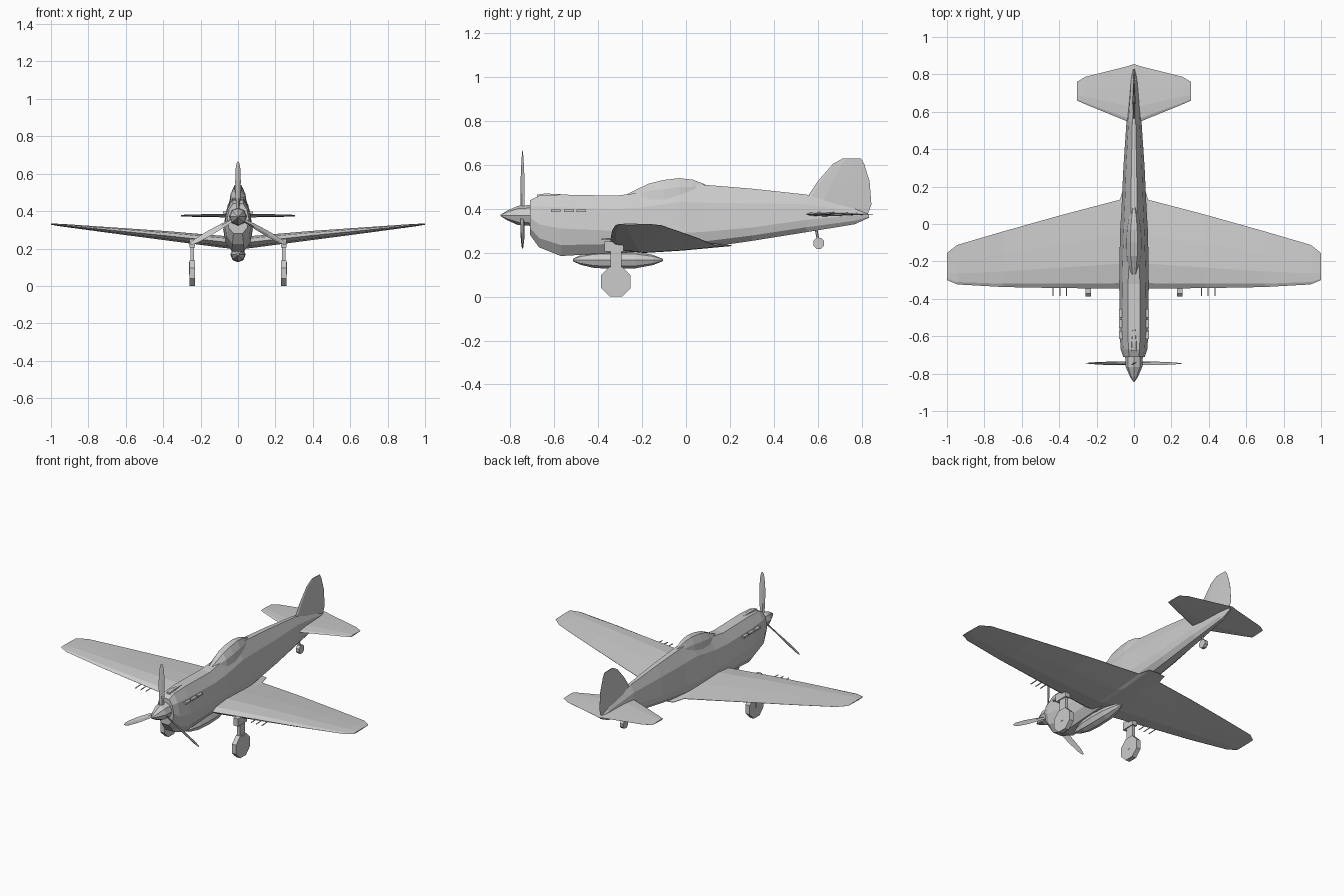
import bpy, bmesh, math
from mathutils import Vector, Matrix

if "Cube" in bpy.data.objects:
    bpy.data.objects.remove(bpy.data.objects["Cube"])


def finish(bm, name, mirror=False):
    bmesh.ops.recalc_face_normals(bm, faces=bm.faces)
    me = bpy.data.meshes.new(name)
    bm.to_mesh(me)
    bm.free()
    ob = bpy.data.objects.new(name, me)
    bpy.context.collection.objects.link(ob)
    if mirror:
        ob.modifiers.new("Mirror", 'MIRROR').use_axis = (True, False, False)
    return ob


def loft(name, rings, mirror=False):
    """Skin a list of equal-length point rings and cap both ends."""
    bm = bmesh.new()
    vs = [[bm.verts.new(p) for p in r] for r in rings]
    n = len(vs[0])
    for a, b in zip(vs, vs[1:]):
        for i in range(n):
            j = (i + 1) % n
            bm.faces.new((a[i], a[j], b[j], b[i]))
    bm.faces.new(vs[0])
    bm.faces.new(vs[-1])
    return finish(bm, name, mirror)


def turned(name, profile, z, sides, x_scale=1.0):
    """Body of revolution about the y axis; profile is (y, radius)."""
    rings = []
    for y, r in profile:
        rings.append([(x_scale * r * math.cos(a), y, z + r * math.sin(a))
                      for a in (2 * math.pi * i / sides for i in range(sides))])
    return loft(name, rings)


def box(name, lo, hi, mirror=False):
    c = [(lo[0], lo[1]), (hi[0], lo[1]), (hi[0], hi[1]), (lo[0], hi[1])]
    return loft(name, [[(x, y, z) for x, y in c] for z in (lo[2], hi[2])], mirror)


def cyl(name, p, q, r, sides, mirror=False, turn=0.0):
    p, q = Vector(p), Vector(q)
    rot = (q - p).to_track_quat('Z', 'Y').to_matrix().to_4x4()
    bm = bmesh.new()
    bmesh.ops.create_cone(bm, cap_ends=True, segments=sides, radius1=r, radius2=r,
                          depth=(q - p).length,
                          matrix=Matrix.Translation((p + q) / 2) @ rot @ Matrix.Rotation(turn, 4, 'Z'))
    return finish(bm, name, mirror)


def foil(lead, trail, thick):
    """Foil section as (chord position, offset) pairs."""
    c = trail - lead
    shape = [(0, 0), (.06, .32), (.28, .5), (.6, .33), (1, .02),
             (1, -.02), (.6, -.33), (.28, -.5), (.06, -.32)]
    return [(lead + c * u, thick * v) for u, v in shape]


# Fuselage: y, top z, bottom z, half width, widest z, top half width
stations = [(-.71, .44, .28, .058, .36, .026), (-.67, .46, .225, .071, .33, .03),
            (-.57, .465, .185, .078, .31, .032), (-.32, .46, .20, .079, .30, .032),
            (-.2, .475, .205, .078, .295, .026), (-.03, .518, .21, .074, .29, .018),
            (.08, .51, .222, .067, .295, .017), (.3, .492, .254, .057, .315, .014),
            (.55, .465, .294, .04, .35, .009), (.77, .40, .33, .019, .37, .005),
            (.835, .375, .36, .005, .37, .003)]
rings = []
for y, zt, zb, w, zm, wt in stations:
    half = [(wt, zt), (wt + (w - wt) * .66, zt - (zt - zm) * .38), (w, zm),
            (w * .86, zm - (zm - zb) * .6), (w * .42, zb)]
    rings.append([(x, y, z) for x, z in half] + [(-x, y, z) for x, z in reversed(half)])
loft("fuselage", rings)

# Canopy: y, half width, base z, top z
rings = []
for y, w, zb, zt in [(-.275, .02, .452, .464), (-.17, .044, .44, .515), (-.1, .047, .44, .532),
                     (-.03, .043, .45, .54), (.03, .032, .46, .533), (.09, .012, .49, .511)]:
    half = [(w * .4, zt), (w * .85, zt - (zt - zb) * .45), (w, zb)]
    rings.append([(x, y, z) for x, z in half] + [(-x, y, z) for x, z in reversed(half)])
loft("canopy", rings)

# Spinner and propeller
turned("spinner", [(-.845, .003), (-.815, .022), (-.765, .044), (-.70, .048)], .37, 8)
for k in range(3):
    rings = []
    for r, w, t, pitch in [(.03, .011, .011, 50), (.10, .016, .008, 38), (.19, .017, .006, 28),
                           (.26, .013, .004, 20), (.285, .008, .003, 16), (.295, .003, .002, 15)]:
        a = math.radians(pitch)
        pts = []
        for u, v in [(w, 0), (0, t / 2), (-w, 0), (0, -t / 2)]:
            pts.append(Vector((u * math.cos(a) - v * math.sin(a),
                               u * math.sin(a) + v * math.cos(a), r)))
        m = Matrix.Translation((0, -.745, .37)) @ Matrix.Rotation(math.radians(120 * k), 4, 'Y')
        rings.append([m @ p for p in pts])
    loft(f"propeller_blade_{k + 1}", rings)

# Wings: x, leading y, trailing y, z, thickness
wing = [(0, -.345, .21, .232, .066), (.055, -.345, .20, .234, .066), (.075, -.345, .13, .235, .064),
        (.38, -.343, .05, .268, .05), (.70, -.337, -.04, .3, .03),
        (.945, -.323, -.112, .325, .014), (1.0, -.30, -.155, .33, .006)]
loft("wing", [[(x, y, z + o) for y, o in foil(a, b, t)] for x, a, b, z, t in wing], True)

# Tailplane
tail = [(0, .53, .855, .022), (.04, .55, .842, .02), (.26, .64, .787, .012),
        (.305, .66, .76, .007)]
loft("tailplane", [[(x, y, .376 + o) for y, o in foil(a, b, t)] for x, a, b, t in tail], True)

# Fin and rudder: z, leading y, trailing y, thickness
fin = [(.365, .50, .825, .024), (.42, .53, .845, .022), (.525, .60, .837, .016),
       (.605, .67, .812, .010), (.63, .715, .797, .006)]
loft("fin", [[(o, y, z) for y, o in foil(a, b, t)] for z, a, b, t in fin])

# Belly tank and its mount
turned("belly_tank", [(-.515, .006), (-.48, .022), (-.42, .036), (-.33, .041),
                      (-.23, .038), (-.15, .023), (-.105, .005)], .167, 8)
box("tank_mount", (-.012, -.36, .18), (.012, -.24, .22))

# Main landing gear
box("gear_fairing", (.23, -.372, .205), (.26, -.285, .252), True)
box("gear_leg", (.236, -.345, .12), (.254, -.295, .215), True)
box("wheel_fork", (.229, -.332, .06), (.261, -.308, .128), True)
cyl("main_wheel", (.231, -.32, .068), (.259, -.32, .068), .0735, 8, True, math.pi / 8)

# Tail wheel
cyl("tail_leg", (0, .592, .31), (0, .605, .245), .006, 6)
cyl("tail_wheel", (-.011, .605, .243), (.011, .605, .243), .027, 8, False, math.pi / 8)

# Wing guns
for i, x in enumerate((.36, .395, .432)):
    cyl(f"wing_gun_{i + 1}", (x, -.385, .262), (x, -.31, .266), .003, 6, True)

# Exhaust stubs
for i, y in enumerate((-.593, -.533, -.477)):
    box(f"exhaust_{i + 1}", (.05, y - .022, .386), (.08, y + .022, .397), True)

# Air scoop on top of the nose
loft("nose_scoop", [[(-w, y, .445), (w, y, .445), (w * .6, y, z), (-w * .6, y, z)]
                    for y, w, z in [(-.68, .016, .465), (-.64, .018, .47), (-.56, .01, .466)]])
